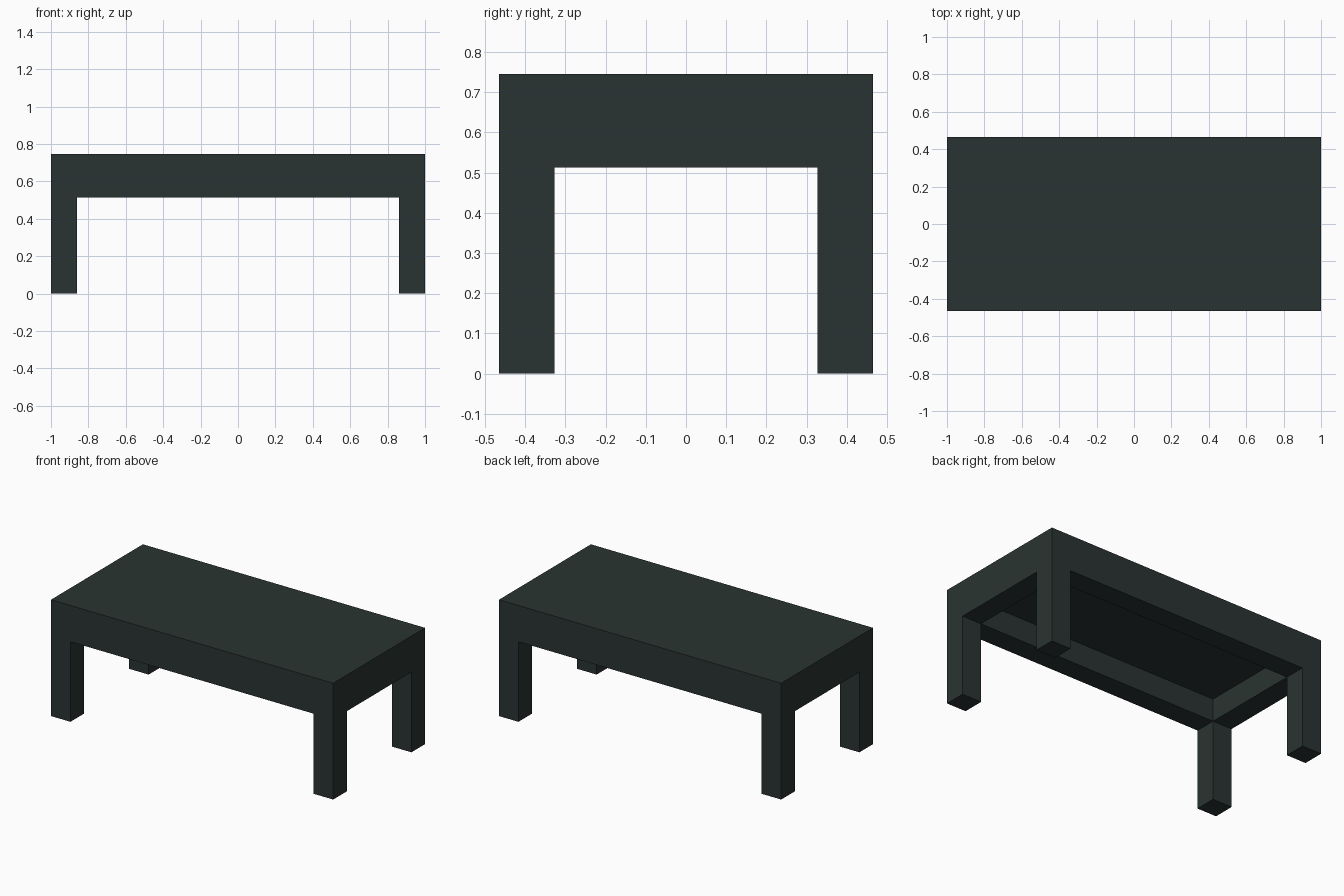
import bpy, bmesh
from mathutils import Matrix

if "Cube" in bpy.data.objects:
    bpy.data.objects.remove(bpy.data.objects["Cube"])

X, Y, H = 1.0, 0.465, 0.745      # half length, half depth, height
LEG = 0.138                      # leg and apron thickness
APRON, RECESS = 0.513, 0.145     # apron underside height, depth of hollow

mat = bpy.data.materials.new("charcoal green")
mat.diffuse_color = (0.023, 0.034, 0.032, 1)
mat.use_nodes = True
mat.node_tree.nodes["Principled BSDF"].inputs["Base Color"].default_value = mat.diffuse_color


def box(bm, lo, hi):
    """Add an axis-aligned box between two corners."""
    size = [b - a for a, b in zip(lo, hi)]
    mid = [(a + b) / 2 for a, b in zip(lo, hi)]
    m = Matrix.Translation(mid) @ Matrix.Diagonal((*size, 1))
    bmesh.ops.create_cube(bm, size=1, matrix=m)
    bm.normal_update()


def finish(bm, name):
    bm.normal_update()
    mesh = bpy.data.meshes.new(name)
    bm.to_mesh(mesh)
    bm.free()
    mesh.materials.append(mat)
    obj = bpy.data.objects.new(name, mesh)
    bpy.context.collection.objects.link(obj)
    return obj


# Tabletop with deep apron: flat rim inset, then a straight-walled hollow
bm = bmesh.new()
box(bm, (-X, -Y, APRON), (X, Y, H))
under = [f for f in bm.faces if f.normal.z < -0.9]
bmesh.ops.inset_region(bm, faces=under, thickness=LEG, use_even_offset=True)
hollow = bmesh.ops.extrude_discrete_faces(bm, faces=under)["faces"]
bmesh.ops.translate(bm, verts=hollow[0].verts[:], vec=(0, 0, RECESS))
finish(bm, "tabletop_and_apron")

# Four square corner legs, open where they join the apron
for sx, side in ((-1, "left"), (1, "right")):
    for sy, end in ((-1, "front"), (1, "back")):
        bm = bmesh.new()
        xs = sorted((sx * X, sx * (X - LEG)))
        ys = sorted((sy * Y, sy * (Y - LEG)))
        box(bm, (xs[0], ys[0], 0), (xs[1], ys[1], APRON))
        top = [f for f in bm.faces if f.normal.z > 0.9]
        bmesh.ops.delete(bm, geom=top, context='FACES_ONLY')
        finish(bm, f"{end}_{side}_leg")
